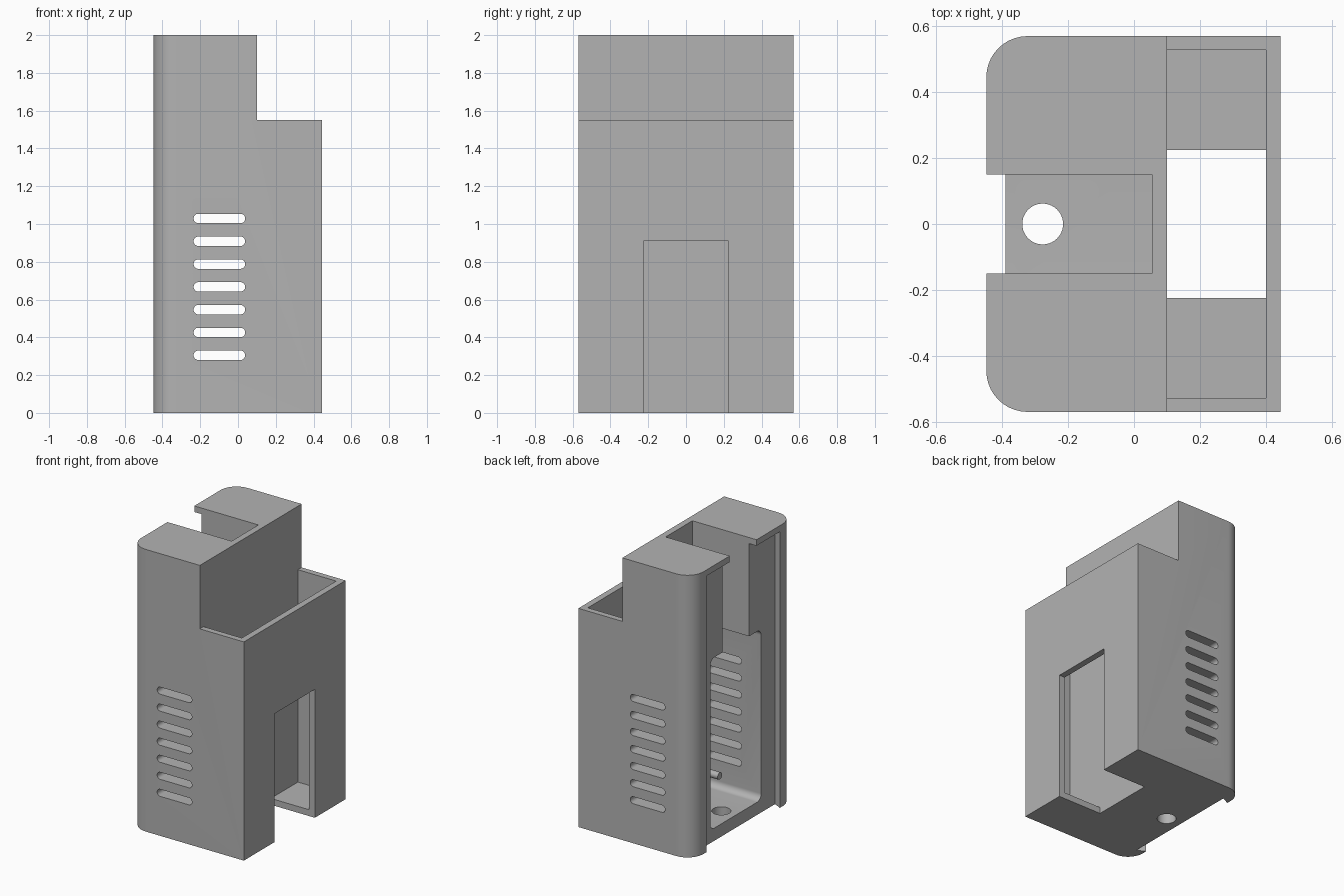
import bpy, bmesh, math
from mathutils import Vector

cube = bpy.data.objects.get("Cube")
if cube:
    bpy.data.objects.remove(cube, do_unlink=True)

grey = bpy.data.materials.new("matte grey")
grey.use_nodes = True
COLOUR = (0.45, 0.45, 0.45, 1)
grey.diffuse_color = COLOUR
grey.node_tree.nodes["Principled BSDF"].inputs["Base Color"].default_value = COLOUR


def rounded(u0, u1, v0, v1, radii, steps=10):
    """Rectangle outline with one radius per corner, counter-clockwise from (u0, v0)."""
    corners = [(u0, v0, 1, 1), (u1, v0, -1, 1), (u1, v1, -1, -1), (u0, v1, 1, -1)]
    pts = []
    for i, ((u, v, su, sv), r) in enumerate(zip(corners, radii)):
        if r == 0:
            pts.append((u, v))
            continue
        for k in range(steps + 1):
            a = math.pi * (1 + i / 2 + k / steps / 2)
            pts.append((u + su * r + r * math.cos(a), v + sv * r + r * math.sin(a)))
    return pts


def prism(name, outline, axis, start, end):
    """Extrude a 2D outline along one axis; the outline uses the other two in order."""
    def place(p, w):
        c = list(p)
        c.insert("xyz".index(axis), w)
        return Vector(c)
    bm = bmesh.new()
    face = bm.faces.new([bm.verts.new(place(p, start)) for p in outline])
    ext = bmesh.ops.extrude_face_region(bm, geom=[face])
    verts = [g for g in ext["geom"] if isinstance(g, bmesh.types.BMVert)]
    bmesh.ops.translate(bm, vec=place((0, 0), end - start), verts=verts)
    bmesh.ops.recalc_face_normals(bm, faces=bm.faces)
    mesh = bpy.data.meshes.new(name)
    bm.to_mesh(mesh)
    bm.free()
    mesh.materials.append(grey)
    obj = bpy.data.objects.new(name, mesh)
    bpy.context.collection.objects.link(obj)
    return obj


def box(name, x0, x1, y0, y1, z0, z1):
    return prism(name, rounded(x0, x1, y0, y1, [0] * 4), "z", z0, z1)


def circle(u, v, r):
    return rounded(u - r, u + r, v - r, v + r, [r] * 4)[::1]


def clean(mesh):
    bm = bmesh.new()
    bm.from_mesh(mesh)
    bmesh.ops.remove_doubles(bm, verts=bm.verts, dist=1e-5)
    bm.to_mesh(mesh)
    bm.free()


def smooth(obj):
    bpy.ops.object.select_all(action="DESELECT")
    obj.select_set(True)
    bpy.context.view_layer.objects.active = obj
    bpy.ops.object.shade_smooth_by_angle(angle=math.radians(30))


# Outer housing with two rounded vertical edges
housing = prism("housing", rounded(-0.448, 0.445, -0.57, 0.57, [0.125, 0, 0, 0.125]), "z", 0, 2)

cutters = [
    # step at the top of the shaft side
    box("step_cut", 0.1, 0.6, -0.7, 0.7, 1.55, 2.1),
    # open shaft, its doorway and the notch through the floor
    box("shaft_cut", 0.1, 0.4, -0.528, 0.528, 0.045, 1.7),
    box("doorway_cut", 0.1, 0.6, -0.225, 0.225, -0.1, 0.91),
    # dovetail channel for a sliding cover
    prism("cover_channel_cut", [(-0.39, -0.44), (-0.39, 0.44), (-0.5, 0.385), (-0.5, -0.385)],
          "z", -0.1, 1.957),
    # main chamber with rounded long edges
    prism("chamber_cut", rounded(-0.285, 0.285, 0.09, 1.3, [0.045] * 4), "x", -0.42, 0.055),
    # slot from the chamber up through the top
    box("top_slot_cut", -0.6, 0.055, -0.15, 0.15, 1.2, 2.1),
    # cable hole in the floor
    prism("floor_hole_cut", circle(-0.277, 0, 0.062), "z", -0.1, 0.2),
]

# Seven vent slots through both side walls
for i in range(7):
    z = 0.305 + 0.1207 * i
    cutters.append(prism("vent_cut", rounded(-0.235, 0.038, z - 0.025, z + 0.025, [0.0249] * 4),
                         "y", -0.7, 0.7))

for cutter in cutters:
    cutter.hide_render = True
    mod = housing.modifiers.new(cutter.name, "BOOLEAN")
    mod.operation = "DIFFERENCE"
    mod.solver = "EXACT"
    mod.object = cutter

# Bake the cuts, then drop the cutters
depsgraph = bpy.context.evaluated_depsgraph_get()
baked = bpy.data.meshes.new_from_object(housing.evaluated_get(depsgraph))
housing.modifiers.clear()
housing.data = baked
for cutter in cutters:
    bpy.data.objects.remove(cutter, do_unlink=True)
clean(housing.data)
smooth(housing)

# Mounting pegs low on the dividing wall
for side, y in (("left", 0.2), ("right", -0.2)):
    peg = prism("mounting_peg_" + side, circle(y, 0.22, 0.025), "x", -0.125, 0.07)
    clean(peg.data)
    smooth(peg)
